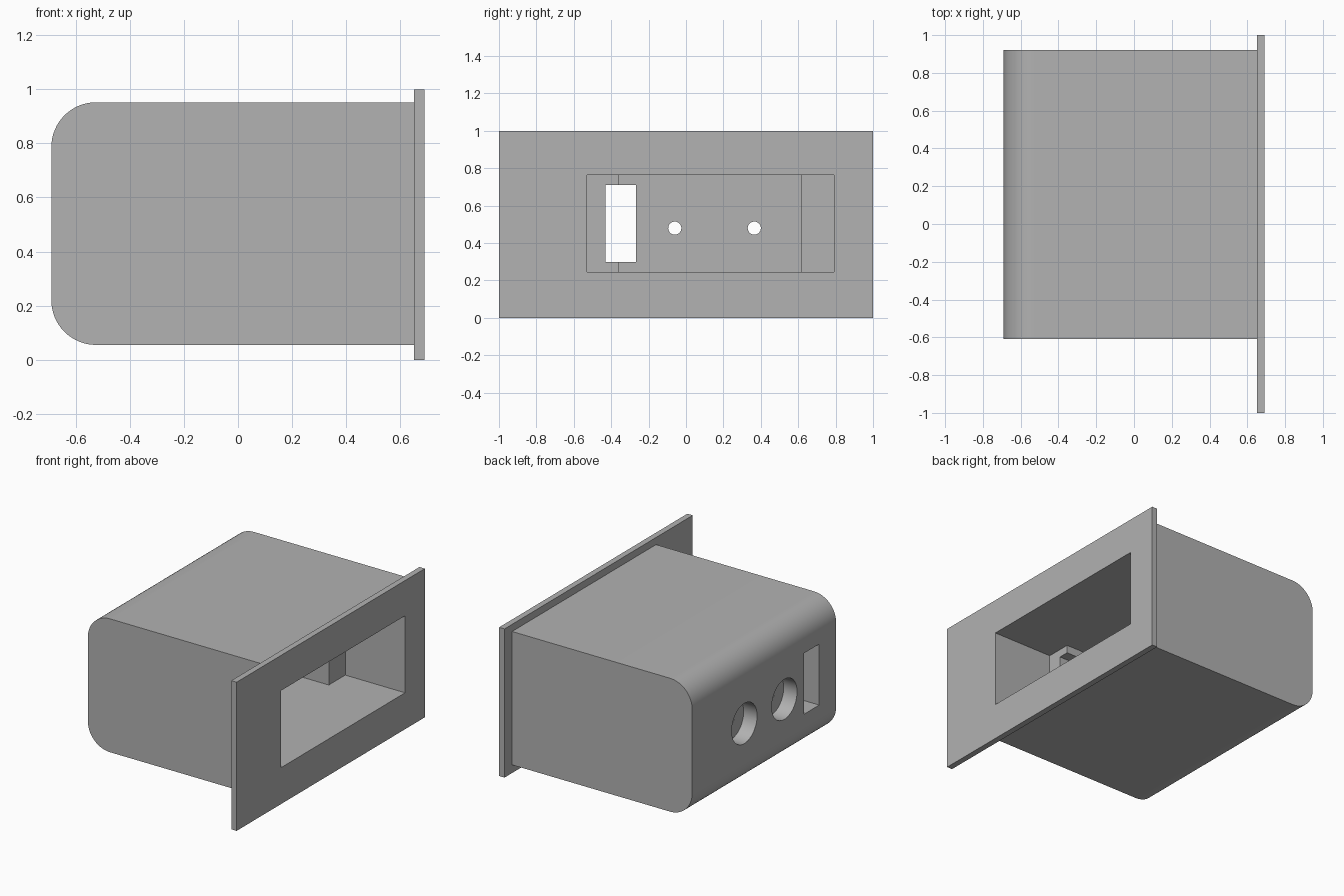
import bpy, bmesh, math
from mathutils import Vector, Matrix

default = bpy.data.objects.get("Cube")
if default:
    bpy.data.objects.remove(default, do_unlink=True)

grey = bpy.data.materials.new("plain grey")
grey.use_nodes = True
colour = (0.445, 0.445, 0.445, 1)
grey.diffuse_color = colour
for node in grey.node_tree.nodes:
    if node.type == 'BSDF_PRINCIPLED':
        node.inputs["Base Color"].default_value = colour


def finish(name, bm):
    bmesh.ops.recalc_face_normals(bm, faces=bm.faces)
    mesh = bpy.data.meshes.new(name)
    bm.to_mesh(mesh)
    bm.free()
    mesh.materials.append(grey)
    ob = bpy.data.objects.new(name, mesh)
    bpy.context.collection.objects.link(ob)
    return ob


def prism(name, points, direction):
    """Extrude a closed outline along a direction."""
    bm = bmesh.new()
    face = bm.faces.new([bm.verts.new(p) for p in points])
    new = bmesh.ops.extrude_face_region(bm, geom=[face])["geom"]
    bmesh.ops.translate(bm, vec=Vector(direction),
                        verts=[v for v in new if isinstance(v, bmesh.types.BMVert)])
    return finish(name, bm)


def box(name, x0, x1, y0, y1, z0, z1):
    return prism(name, [(x0, y0, z0), (x1, y0, z0), (x1, y1, z0), (x0, y1, z0)],
                 (0, 0, z1 - z0))


def bore(name, x0, x1, y, z, radius):
    bm = bmesh.new()
    place = Matrix.Translation(((x0 + x1) / 2, y, z)) @ Matrix.Rotation(math.pi / 2, 4, 'Y')
    bmesh.ops.create_cone(bm, cap_ends=True, segments=48, radius1=radius,
                          radius2=radius, depth=x1 - x0, matrix=place)
    return finish(name, bm)


def cut(target, cutter):
    cutter.hide_render = True
    mod = target.modifiers.new("cut", 'BOOLEAN')
    mod.operation, mod.solver, mod.object = 'DIFFERENCE', 'EXACT', cutter
    bpy.context.view_layer.objects.active = target
    bpy.ops.object.modifier_apply(modifier=mod.name)
    bpy.data.objects.remove(cutter, do_unlink=True)


BACK, SEAT, FRONT = -0.69, 0.65, 0.69
LOW, HIGH, R = 0.055, 0.952, 0.165
Y0, Y1 = -0.61, 0.92

# Housing with rounded rear edges
outline = [(SEAT, Y0, LOW), (SEAT, Y0, HIGH)]
for zc, start in ((HIGH - R, 90), (LOW + R, 180)):
    for i in range(17):
        a = math.radians(start + 90 * i / 16)
        outline.append((BACK + R + R * math.cos(a), Y0, zc + R * math.sin(a)))
housing = prism("housing", outline, (0, Y1 - Y0, 0))

# Mounting plate
plate = box("mounting_plate", SEAT, FRONT, -1, 1, 0, 1)

# Stepped cavity, wide at the plate and narrower behind
WALL, STEP = -0.49, 0.245
cavity = [(0.8, -0.53), (0.8, 0.79), (STEP, 0.79), (STEP, 0.615),
          (WALL, 0.615), (WALL, -0.36), (STEP, -0.36), (STEP, -0.53)]
for part in (housing, plate):
    cut(part, prism("cavity_cutter", [(x, y, 0.245) for x, y in cavity], (0, 0, 0.518)))

# Slot through the rear wall and one step
cut(housing, box("slot_cutter", -0.8, 0.4, -0.43, -0.267, 0.30, 0.71))

# Counterbored holes through the rear wall
for y in (-0.06, 0.365):
    cut(housing, bore("recess_cutter", -0.8, BACK + 0.1, y, 0.48, 0.135))
    cut(housing, bore("hole_cutter", -0.75, -0.4, y, 0.48, 0.035))

# Smooth the curved walls, keep edges crisp
for part in (housing, plate):
    bpy.ops.object.select_all(action='DESELECT')
    part.select_set(True)
    bpy.context.view_layer.objects.active = part
    bpy.ops.object.shade_smooth_by_angle(angle=math.radians(30))
